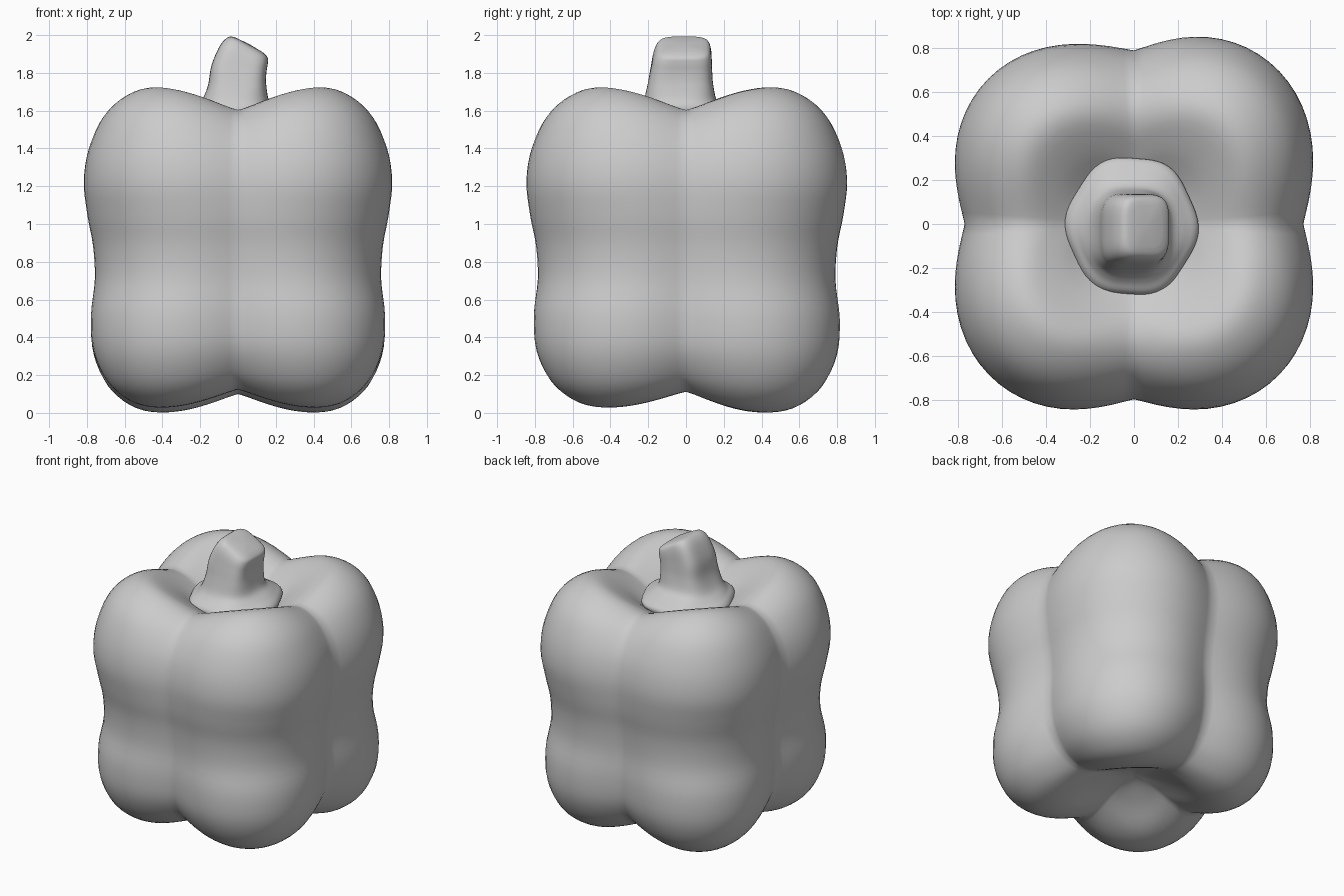
import bpy, bmesh, math

if "Cube" in bpy.data.objects:
    bpy.data.objects.remove(bpy.data.objects["Cube"])


def catmull(pts, u):
    # smooth interpolation through profile points, u in 0..len-1
    i = min(int(u), len(pts) - 2)
    t = u - i
    p = [pts[max(0, min(len(pts) - 1, i + k))] for k in (-1, 0, 1, 2)]
    return [0.5 * (2 * b + (c - a) * t + (2 * a - 5 * b + 4 * c - d) * t * t
                   + (3 * b - a - 3 * c + d) * t ** 3) for a, b, c, d in zip(*p)]


def loft(name, rings, start, end):
    # skin closed rings and close both ends at a pole
    bm = bmesh.new()
    vr = [[bm.verts.new(p) for p in r] for r in rings]
    n = len(vr[0])
    for a, b in zip(vr, vr[1:]):
        for j in range(n):
            bm.faces.new((a[j], a[(j + 1) % n], b[(j + 1) % n], b[j]))
    for pole, ring in ((start, vr[0]), (end, vr[-1])):
        v = bm.verts.new(pole)
        for j in range(n):
            bm.faces.new((v, ring[j], ring[(j + 1) % n]))
    bmesh.ops.recalc_face_normals(bm, faces=bm.faces)
    for f in bm.faces:
        f.smooth = True
    me = bpy.data.meshes.new(name)
    bm.to_mesh(me)
    bm.free()
    ob = bpy.data.objects.new(name, me)
    bpy.context.collection.objects.link(ob)
    return ob


def uneven(x, y, z):
    # slight differences between the four lobes
    back = math.tanh(y / .3)
    sy = 1.035 if y < 0 else 1.035 + back * (.025 * math.tanh(x / .25) - .01)
    low = max(0, 1 - z)
    return x, y * sy, z + .015 * (1 - back) * low


# pepper body: blend a lobe profile (diagonals) with a valley profile (axes)
lobe = [(0, 1.42), (.2, 1.46), (.4, 1.62), (.58, 1.72), (.72, 1.69), (.84, 1.58), (.915, 1.4),
        (.937, 1.22), (.91, 1.05), (.875, .88), (.87, .7), (.905, .5), (.895, .3), (.82, .13),
        (.7, .03), (.57, 0), (.42, .03), (.25, .13), (.1, .2), (0, .22)]
valley = [(0, 1.42), (.15, 1.44), (.29, 1.52), (.42, 1.59), (.53, 1.6), (.64, 1.54), (.73, 1.41),
          (.77, 1.24), (.76, 1.05), (.73, .88), (.715, .7), (.72, .5), (.695, .32), (.61, .18),
          (.5, .11), (.4, .1), (.3, .13), (.2, .17), (.1, .2), (0, .22)]
N, SUB = 96, 4
steps = (len(lobe) - 1) * SUB
rings = []
for k in range(1, steps):
    rl, zl = catmull(lobe, k / SUB)
    rv, zv = catmull(valley, k / SUB)
    ring = []
    for j in range(N):
        th = 2 * math.pi * j / N
        w = abs(math.sin(2 * th)) ** 1.2
        r = rv + (rl - rv) * w
        ring.append(uneven(r * math.cos(th), r * math.sin(th), zv + (zl - zv) * w))
    rings.append(ring)
loft("pepper_body", rings, (0, 0, 1.42), (0, 0, .23))

# calyx and stem: cx, cy, half x, half y, z, tilt, squareness, waviness
sec = [(-.01, -.01, .15, .15, 1.42, 0, 0, 0),
       (-.01, -.01, .25, .27, 1.47, 0, 0, .01),
       (-.01, -.01, .295, .315, 1.53, 0, 0, .025),
       (-.01, -.01, .285, .305, 1.565, 0, 0, .025),
       (-.01, -.015, .24, .255, 1.595, 0, .1, .015),
       (-.015, -.03, .185, .2, 1.64, 0, .4, 0),
       (-.005, -.03, .155, .175, 1.73, 0, .8, 0),
       (.005, -.025, .145, .163, 1.82, .15, 1, 0),
       (.033, -.018, .125, .152, 1.9, .4, 1, 0),
       (.055, -.012, .102, .132, 1.936, .54, 1, 0),
       (.06, -.01, .07, .095, 1.948, .54, .9, 0)]
M = 64
rings = []
for k in range((len(sec) - 1) * SUB + 1):
    cx, cy, hx, hy, z, tilt, sq, wave = catmull(sec, k / SUB)
    ring = []
    for j in range(M):
        th = 2 * math.pi * j / M
        e = 2 + 2 * max(sq, 0)
        c, s = math.cos(th), math.sin(th)
        q = (abs(c) ** e + abs(s) ** e) ** (-1 / e) * (1 + wave * math.cos(6 * th + .4))
        dx = hx * q * c
        ring.append((cx + dx, cy + hy * q * s, z - tilt * dx))
    rings.append(ring)
loft("stem", rings, (-.01, -.01, 1.4), (.06, -.01, 1.952))
